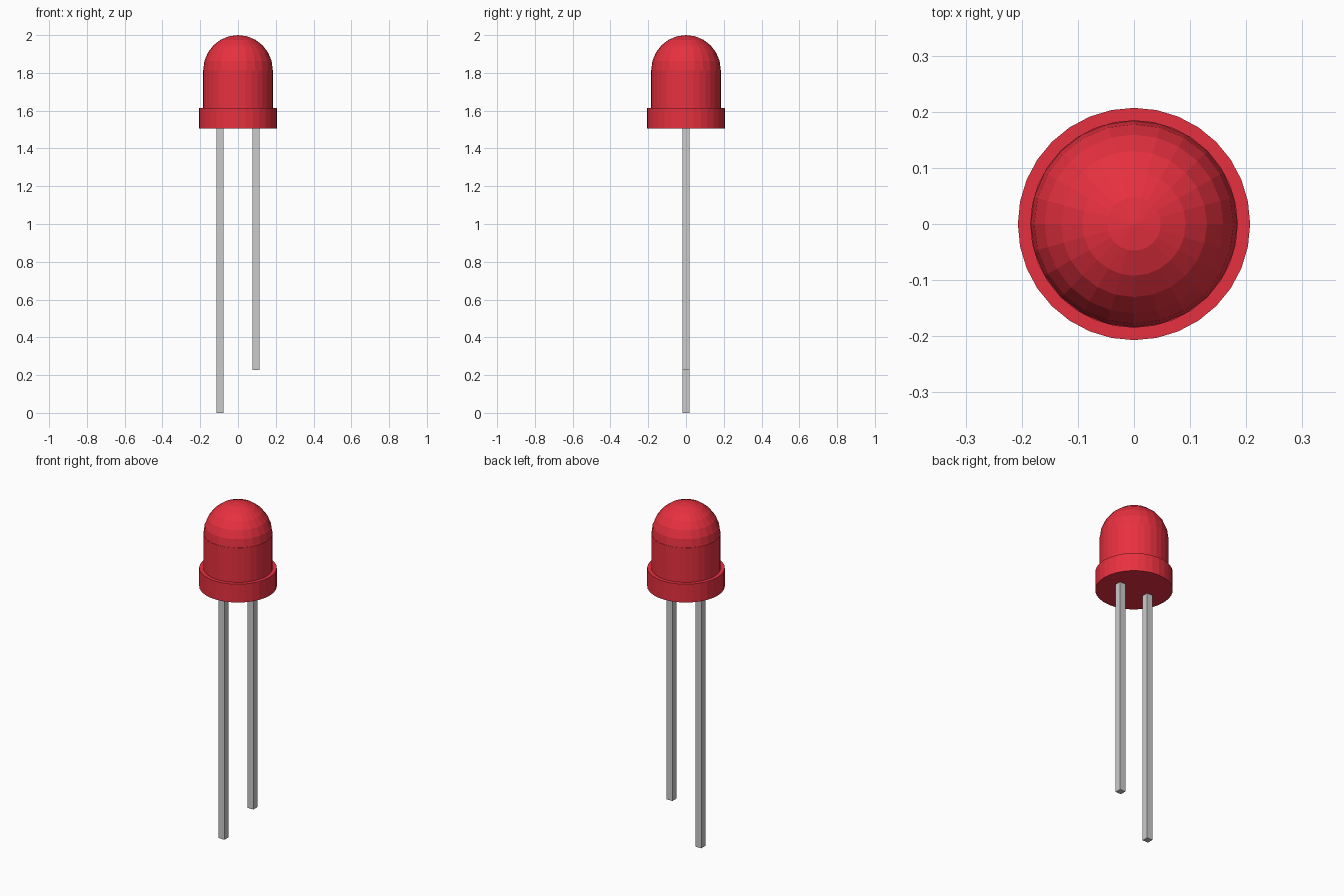
import bpy, bmesh, math

if "Cube" in bpy.data.objects:
    bpy.data.objects.remove(bpy.data.objects["Cube"])

red = bpy.data.materials.new("red_plastic")
red.diffuse_color = (0.8, 0.03, 0.05, 1)
red.use_nodes = True
red.node_tree.nodes["Principled BSDF"].inputs["Base Color"].default_value = red.diffuse_color

Z_BASE, Z_RIM, Z_DOME = 1.505, 1.613, 1.816


def cylinder(name, radius, z0, z1, sides):
    bpy.ops.mesh.primitive_cylinder_add(vertices=sides, radius=radius, depth=z1 - z0,
                                        location=(0, 0, (z0 + z1) / 2))
    ob = bpy.context.object
    ob.name = name
    ob.data.materials.append(red)


def lead(name, x, z0):
    size, z1 = 0.037, Z_BASE + 0.01
    bpy.ops.mesh.primitive_cube_add(size=1, location=(x, 0, (z0 + z1) / 2))
    ob = bpy.context.object
    ob.name = name
    ob.scale = (size, size, z1 - z0)


# Wide base rim and lens barrel
cylinder("base_rim", 0.207, Z_BASE, Z_RIM, 32)
cylinder("lens_barrel", 0.185, Z_RIM - 0.01, Z_DOME, 32)

# Domed lens top: upper half of a sphere
bm = bmesh.new()
bmesh.ops.create_uvsphere(bm, u_segments=24, v_segments=12, radius=0.184)
bmesh.ops.delete(bm, geom=[v for v in bm.verts if v.co.z < -1e-4], context='VERTS')
mesh = bpy.data.meshes.new("lens_dome")
bm.to_mesh(mesh)
bm.free()
dome = bpy.data.objects.new("lens_dome", mesh)
dome.location.z = Z_DOME
mesh.materials.append(red)
bpy.context.collection.objects.link(dome)

# Long and short wire leads
lead("long_lead", -0.094, 0)
lead("short_lead", 0.094, 0.228)
